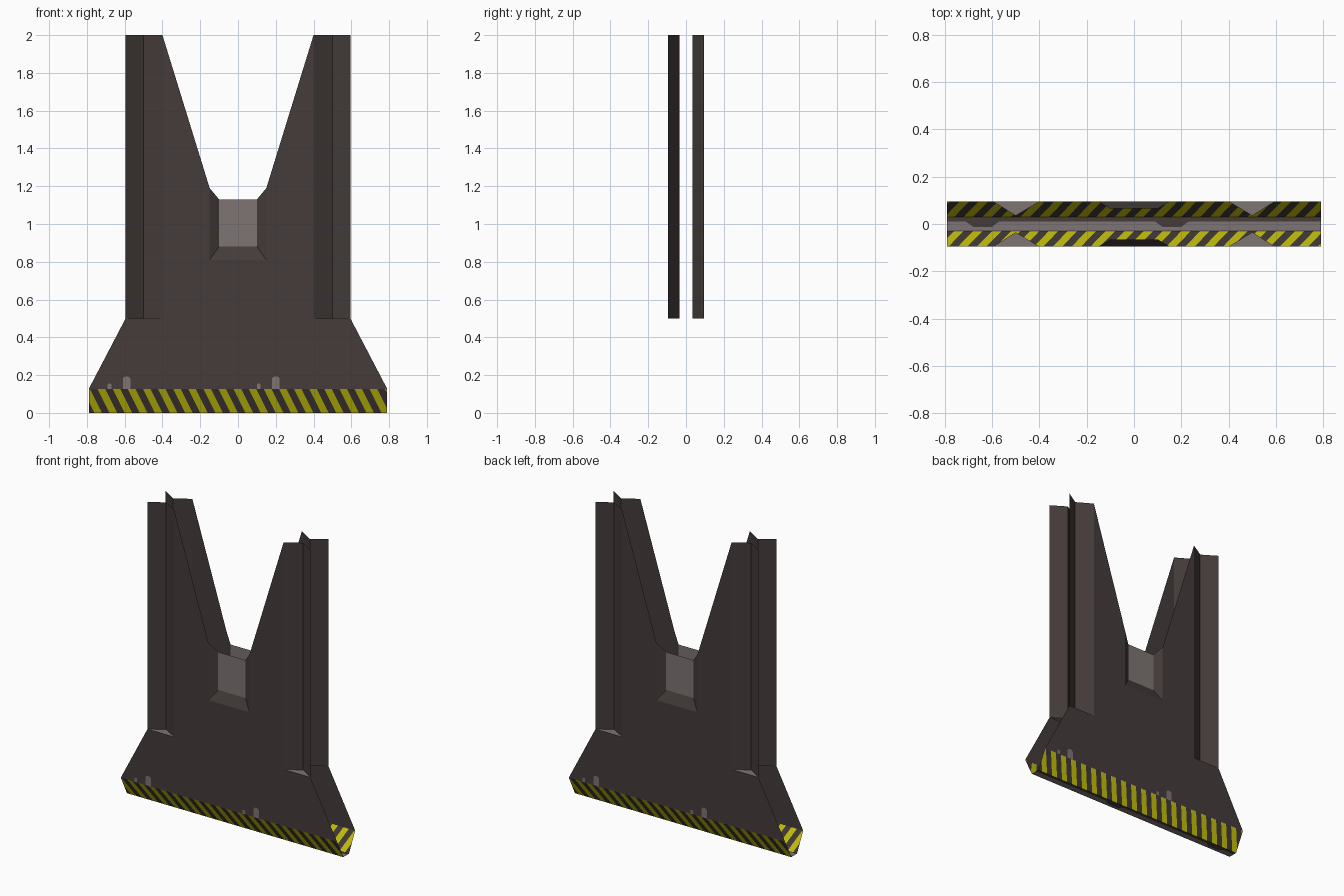
import bpy, bmesh, math
from mathutils import Matrix

if "Cube" in bpy.data.objects:
    bpy.data.objects.remove(bpy.data.objects["Cube"])


def material(name, rgb):
    m = bpy.data.materials.new(name)
    m.diffuse_color = (*rgb, 1)
    m.use_nodes = True
    m.node_tree.nodes["Principled BSDF"].inputs["Base Color"].default_value = m.diffuse_color
    return m


MATS = [material("dark_metal", (0.058, 0.045, 0.043)),
        material("grey_metal", (0.205, 0.178, 0.171)),
        material("hazard_yellow", (0.61, 0.58, 0.004))]
DARK, GREY, YELLOW = 0, 1, 2

# Key depths (front shell, y) and sizes
FACE, GROOVE, RECESS, FOOT = -0.095, -0.035, -0.065, -0.03
HALF, POST_OUT, POST_MID, POST_IN = 0.79, 0.595, 0.5, 0.4
STRIPE_Z, SHOULDER, TOP = 0.127, 0.5, 2.0
BACK = Matrix.Rotation(math.pi, 4, 'Z')


def add_face(bm, pts, mat=DARK, mirror=False):
    """Add one face, and its copy mirrored in x if asked."""
    f = bm.faces.new([bm.verts.new(p) for p in pts])
    f.material_index = mat
    if mirror:
        f = bm.faces.new([bm.verts.new((-x, y, z)) for x, y, z in reversed(pts)])
        f.material_index = mat


def finish(bm, name, both=True):
    """Make the front object and a copy turned round to the back."""
    bmesh.ops.remove_doubles(bm, verts=bm.verts, dist=1e-5)
    me = bpy.data.meshes.new(name)
    for m in MATS:
        me.materials.append(m)
    bm.to_mesh(me)
    bm.free()
    if not both:
        bpy.context.collection.objects.link(bpy.data.objects.new(name, me))
        return
    for side in ("front", "back"):
        data = me if side == "front" else me.copy()
        if side == "back":
            data.transform(BACK)
        ob = bpy.data.objects.new(side + "_" + name, data)
        bpy.context.collection.objects.link(ob)


# Main panel: flared base, web beside the notch
bm = bmesh.new()
y = FACE
add_face(bm, [(0, y, STRIPE_Z), (HALF, y, STRIPE_Z), (POST_OUT, y, SHOULDER),
              (POST_IN, y, SHOULDER), (0.15, y, SHOULDER), (0, y, SHOULDER)], DARK, True)
add_face(bm, [(0, y, SHOULDER), (0.15, y, SHOULDER), (0.15, y, 0.81), (0, y, 0.81)], DARK, True)
add_face(bm, [(0.15, y, SHOULDER), (POST_IN, y, SHOULDER), (POST_IN, y, TOP),
              (0.15, y, 1.19), (0.15, y, 0.81)], DARK, True)
finish(bm, "panel")

# Posts: full-height V grooves standing on grey ledges
bm = bmesh.new()
for x0, y0, x1, y1 in ((POST_IN, FACE, POST_MID, GROOVE), (POST_MID, GROOVE, POST_OUT, FACE)):
    add_face(bm, [(x0, y0, SHOULDER), (x1, y1, SHOULDER), (x1, y1, TOP), (x0, y0, TOP)], DARK, True)
add_face(bm, [(POST_IN, FACE, SHOULDER), (POST_OUT, FACE, SHOULDER),
              (POST_MID, GROOVE, SHOULDER)], GREY, True)
finish(bm, "grooved_posts")

# Recessed grey window at the bottom of the notch, with bevelled surround
bm = bmesh.new()
r = RECESS
add_face(bm, [(-0.1, r, 0.88), (0.1, r, 0.88), (0.1, r, 1.13), (-0.1, r, 1.13)], GREY)
add_face(bm, [(-0.15, FACE, 0.81), (0.15, FACE, 0.81), (0.1, r, 0.88), (-0.1, r, 0.88)])
add_face(bm, [(0.1, r, 0.88), (0.15, FACE, 0.81), (0.15, FACE, 1.19), (0.1, r, 1.13)], DARK, True)
finish(bm, "window_recess")

# Hazard stripe: inward-sloping foot cut by slanted planes
bm = bmesh.new()
add_face(bm, [(-HALF, FOOT, 0), (HALF, FOOT, 0), (HALF, FACE, STRIPE_Z), (-HALF, FACE, STRIPE_Z)])
STEP, SLANT = 0.04, 0.5
for i in range(-20, 23):
    bmesh.ops.bisect_plane(bm, geom=bm.verts[:] + bm.edges[:] + bm.faces[:],
                           plane_co=(i * STEP, 0, 0), plane_no=(1, 0, SLANT))
for f in bm.faces:
    c = f.calc_center_median()
    f.material_index = YELLOW if math.floor((c.x + SLANT * c.z) / STEP) % 2 else DARK
finish(bm, "hazard_stripe")

# Small grey marks just above the stripe
bm = bmesh.new()
y = FACE - 0.001
for x, w, h in ((-0.59, 0.04, 0.065), (-0.68, 0.02, 0.028), (0.11, 0.02, 0.028), (0.2, 0.04, 0.065)):
    a, b, z = x - w / 2, x + w / 2, STRIPE_Z
    add_face(bm, [(a, y, z), (b, y, z), (b, y, z + h * 0.85), (b - w / 4, y, z + h),
                  (a + w / 4, y, z + h), (a, y, z + h * 0.85)], GREY)
finish(bm, "wear_marks")

# Bottom strip: grey with a dark edge that dips in two places
bm = bmesh.new()
line = [(-HALF, 0.01), (-0.71, 0.01), (-0.68, -0.012), (-0.6, -0.012), (-0.57, 0.01),
        (0.09, 0.01), (0.12, -0.012), (0.2, -0.012), (0.23, 0.01), (HALF, 0.01)]
for (x0, y0), (x1, y1) in zip(line, line[1:]):
    add_face(bm, [(x0, FOOT, 0), (x0, y0, 0), (x1, y1, 0), (x1, FOOT, 0)], GREY)
    add_face(bm, [(x0, y0, 0), (x0, -FOOT, 0), (x1, -FOOT, 0), (x1, y1, 0)], DARK)
finish(bm, "bottom_strip", both=False)
